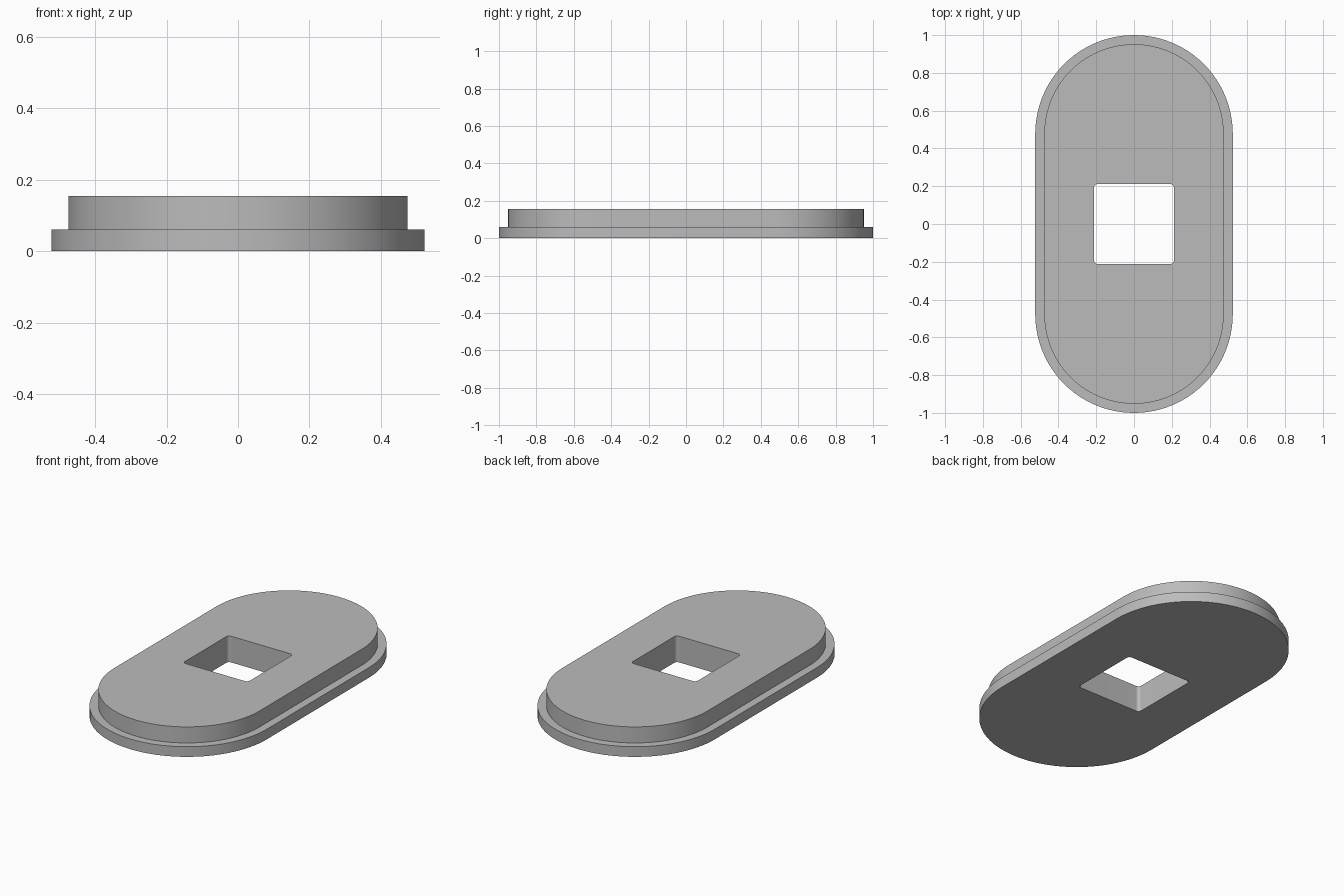
import bpy
import bmesh
from math import cos, sin, pi, radians

cube = bpy.data.objects.get("Cube")
if cube:
    bpy.data.objects.remove(cube, do_unlink=True)

SEGMENTS = 24  # per corner arc


def rounded_loop(bm, hx, hy, r, z):
    """Closed ring of vertices around a rounded rectangle."""
    ring = []
    for q, (sx, sy) in enumerate([(1, 1), (-1, 1), (-1, -1), (1, -1)]):
        for i in range(SEGMENTS + 1):
            a = (q + i / SEGMENTS) * pi / 2
            ring.append(bm.verts.new((sx * (hx - r) + r * cos(a),
                                      sy * (hy - r) + r * sin(a), z)))
    return ring


# Plain grey material
grey = bpy.data.materials.new("plain grey")
grey.use_nodes = True
colour = (0.5, 0.5, 0.5, 1)
grey.diffuse_color = colour
grey.node_tree.nodes["Principled BSDF"].inputs["Base Color"].default_value = colour

# Flange, raised body and square through-hole as one closed ring section
flange = (0.523, 1.0, 0.523)
body = (0.475, 0.952, 0.475)
hole = (0.212, 0.212, 0.02)
base_top, body_top = 0.06, 0.155
section = [(hole, 0), (flange, 0), (flange, base_top),
           (body, base_top), (body, body_top), (hole, body_top)]

bm = bmesh.new()
rings = [rounded_loop(bm, *shape, z) for shape, z in section]
for k, lower in enumerate(rings):
    upper = rings[(k + 1) % len(rings)]
    for i in range(len(lower)):
        j = (i + 1) % len(lower)
        bm.faces.new((lower[i], lower[j], upper[j], upper[i]))

# Merge the coincident points at the ends of the oval
bmesh.ops.remove_doubles(bm, verts=bm.verts, dist=0.0001)
bmesh.ops.recalc_face_normals(bm, faces=bm.faces)
mesh = bpy.data.meshes.new("oval_plate")
bm.to_mesh(mesh)
bm.free()
mesh.materials.append(grey)

plate = bpy.data.objects.new("oval_plate", mesh)
bpy.context.collection.objects.link(plate)
bpy.ops.object.select_all(action="DESELECT")
plate.select_set(True)
bpy.context.view_layer.objects.active = plate
bpy.ops.object.shade_smooth_by_angle(angle=radians(30))
